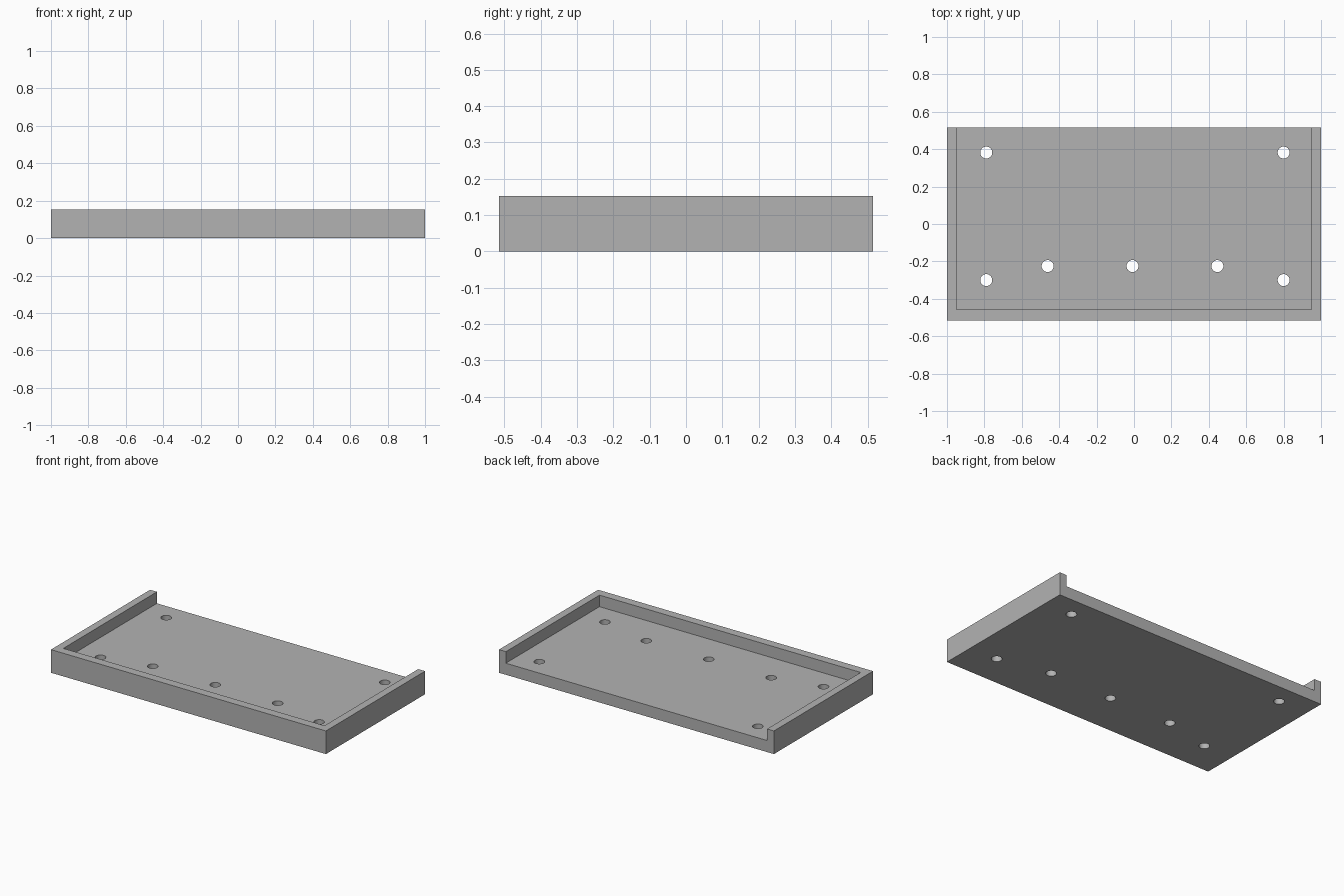
import bpy

if "Cube" in bpy.data.objects:
    bpy.data.objects.remove(bpy.data.objects["Cube"], do_unlink=True)

WIDTH, DEPTH, HEIGHT = 2.0, 1.03, 0.152
FLOOR = 0.076        # floor thickness
WALL = 0.05          # side wall thickness
FRONT_WALL = 0.057
HOLE_RADIUS = 0.032

grey = bpy.data.materials.new("plain grey")
grey.use_nodes = True
colour = (0.45, 0.45, 0.45, 1)
grey.diffuse_color = colour
grey.node_tree.nodes["Principled BSDF"].inputs["Base Color"].default_value = colour


def box(name, low, high):
    """Box spanning two opposite corners."""
    bpy.ops.mesh.primitive_cube_add(size=1, location=[(a + b) / 2 for a, b in zip(low, high)])
    obj = bpy.context.object
    obj.name = name
    obj.scale = [b - a for a, b in zip(low, high)]
    bpy.ops.object.transform_apply(location=True, rotation=False, scale=True)
    obj.data.materials.append(grey)
    return obj


def cut(target, cutter):
    """Subtract the cutter from the target and discard it."""
    cutter.hide_render = True
    mod = target.modifiers.new("cut", "BOOLEAN")
    mod.operation, mod.solver, mod.object = "DIFFERENCE", "EXACT", cutter
    bpy.context.view_layer.objects.active = target
    bpy.ops.object.modifier_apply(modifier=mod.name)
    bpy.data.objects.remove(cutter, do_unlink=True)


# Solid tray block
x, y = WIDTH / 2, DEPTH / 2
tray = box("tray", (-x, -y, 0), (x, y, HEIGHT))

# Recess, open at the back and top
cut(tray, box("recess_cutter", (WALL - x, FRONT_WALL - y, FLOOR), (x - WALL, y + 0.1, HEIGHT + 0.1)))

# Screw holes: four corners and a row of three near the front
corners = [(hx, hy) for hx in (-0.79, 0.8) for hy in (-0.3, 0.382)]
row = [(-0.008 + i * 0.454, -0.225) for i in (-1, 0, 1)]
for hx, hy in corners + row:
    bpy.ops.mesh.primitive_cylinder_add(vertices=32, radius=HOLE_RADIUS, depth=0.4, location=(hx, hy, 0))
    hole = bpy.context.object
    hole.data.materials.append(grey)
    cut(tray, hole)

# Round hole walls, crisp tray edges
bpy.ops.object.select_all(action="DESELECT")
tray.select_set(True)
bpy.context.view_layer.objects.active = tray
bpy.ops.object.shade_smooth_by_angle(angle=0.52)
